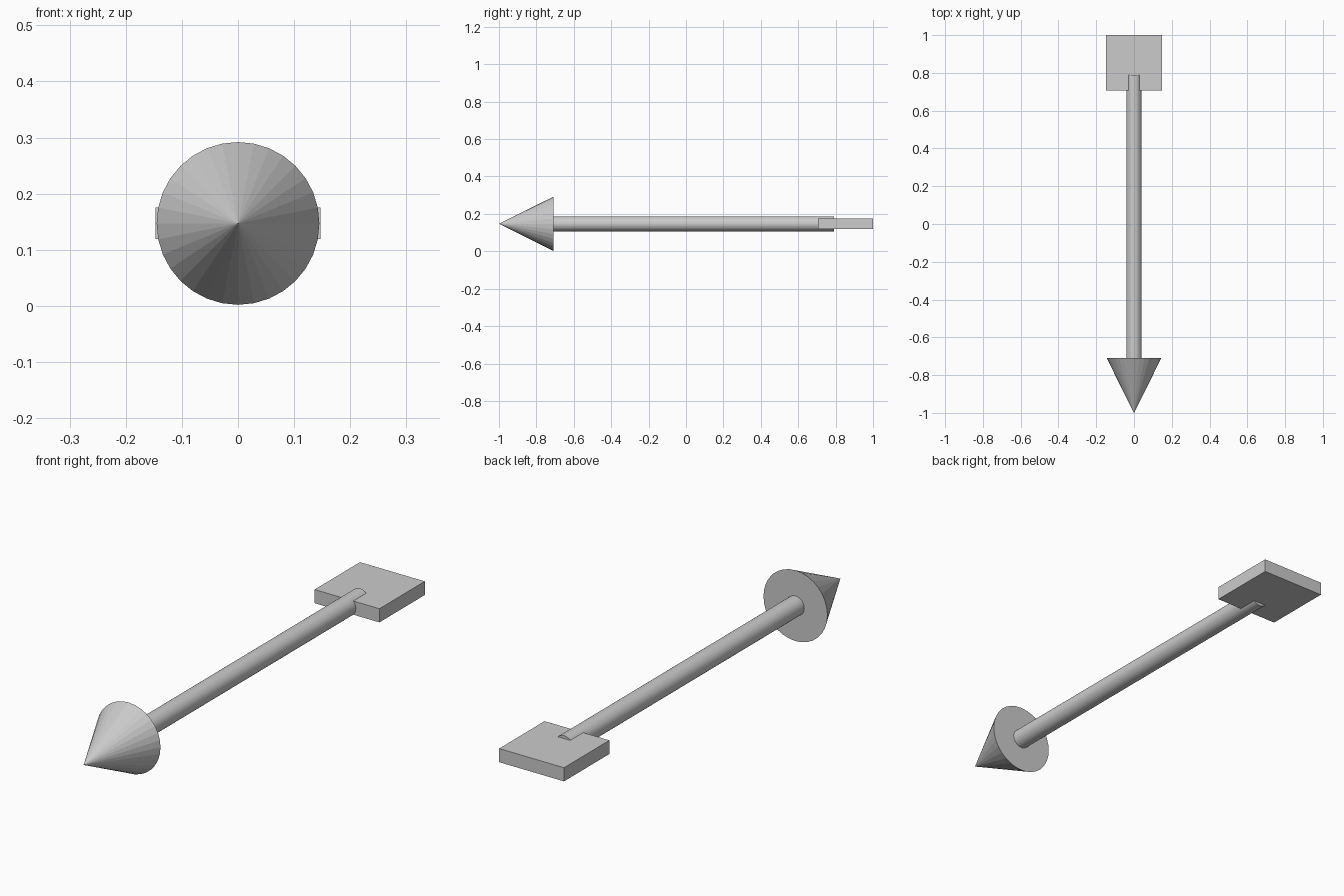
import bpy
import math

if "Cube" in bpy.data.objects:
    bpy.data.objects.remove(bpy.data.objects["Cube"])

AXIS_Z = 0.147   # height of the arrow's centre line


def lathe_part(name, y_back, y_front, r_back, r_front, sides=32):
    """Round part lying along y, with its top end pointing to -y."""
    bpy.ops.mesh.primitive_cone_add(
        vertices=sides, radius1=r_back, radius2=r_front,
        depth=y_back - y_front,
        location=(0, (y_back + y_front) / 2, AXIS_Z),
        rotation=(math.pi / 2, 0, 0))
    bpy.context.object.name = name
    return bpy.context.object


# Pointed head, faceted
lathe_part("arrow_head", -0.709, -1.0, 0.145, 0)

# Shaft, its ends sunk into the head and the tail plate
lathe_part("arrow_shaft", 0.79, -0.79, 0.04, 0.04)

# Flat square tail plate
bpy.ops.mesh.primitive_cube_add(size=1, location=(0, 0.853, AXIS_Z))
plate = bpy.context.object
plate.name = "tail_plate"
plate.scale = (0.294, 0.294, 0.056)
